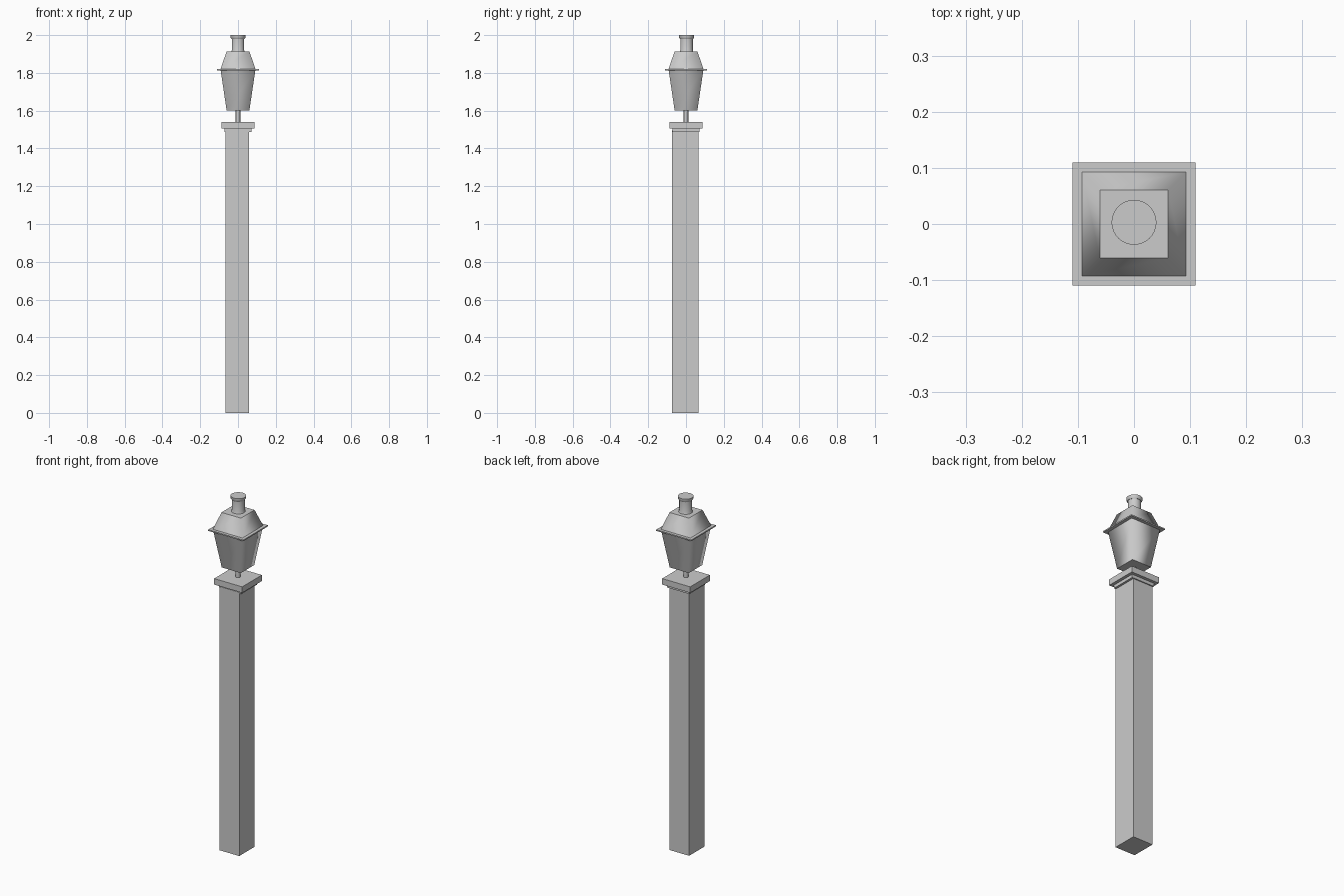
import bpy, bmesh, math

if "Cube" in bpy.data.objects:
    bpy.data.objects.remove(bpy.data.objects["Cube"])

grey = bpy.data.materials.new("light_grey")
grey.diffuse_color = (0.6, 0.6, 0.6, 1)
grey.use_nodes = True
grey.node_tree.nodes["Principled BSDF"].inputs["Base Color"].default_value = grey.diffuse_color


def stack(name, rings, sides=4, center=(0.0, 0.0), smooth=False):
    """Closed solid through (half_x, half_y, z) rings; square or round."""
    bm = bmesh.new()
    loops = []
    for hx, hy, z in rings:
        if sides == 4:
            pts = [(-hx, -hy), (hx, -hy), (hx, hy), (-hx, hy)]
        else:
            angles = [2 * math.pi * i / sides for i in range(sides)]
            pts = [(hx * math.cos(a), hy * math.sin(a)) for a in angles]
        loops.append([bm.verts.new((x + center[0], y + center[1], z)) for x, y in pts])
    for low, high in zip(loops, loops[1:]):
        for i in range(sides):
            j = (i + 1) % sides
            bm.faces.new((low[i], low[j], high[j], high[i])).smooth = smooth
    # flat end caps with crisp rims
    for cap in (bm.faces.new(loops[0][::-1]), bm.faces.new(loops[-1])):
        for e in cap.edges:
            e.smooth = False
    bmesh.ops.recalc_face_normals(bm, faces=bm.faces)
    mesh = bpy.data.meshes.new(name)
    bm.to_mesh(mesh)
    bm.free()
    mesh.materials.append(grey)
    obj = bpy.data.objects.new(name, mesh)
    bpy.context.collection.objects.link(obj)
    return obj


def box(name, hx, hy, z0, z1, center=(0.0, 0.0)):
    return stack(name, [(hx, hy, z0), (hx, hy, z1)], center=center)


# Square post and its stepped cap
box("post", 0.062, 0.069, 0.0, 1.495, (-0.003, -0.004))
box("cap_collar", 0.071, 0.071, 1.488, 1.508)
box("cap_slab", 0.088, 0.088, 1.506, 1.54)

# Short stem carrying the lantern
stack("stem", [(0.012, 0.012, 1.535), (0.012, 0.012, 1.605)], sides=16, smooth=True)

# Tapered lantern body, thin rim and sloped roof
stack("lantern_body", [(0.06, 0.06, 1.6), (0.092, 0.092, 1.815)], smooth=True)
box("lantern_rim", 0.11, 0.11, 1.813, 1.82)
stack("lantern_roof", [(0.093, 0.093, 1.819), (0.061, 0.061, 1.912)], smooth=True)

# Round chimney with a wider lip
mid = (0.0, 0.003)
stack("chimney", [(0.037, 0.037, 1.91), (0.033, 0.033, 1.92), (0.033, 0.033, 1.985)],
      sides=32, center=mid, smooth=True)
stack("chimney_lip", [(0.035, 0.035, 1.98), (0.04, 0.04, 1.988), (0.04, 0.04, 2.0)],
      sides=32, center=mid, smooth=True)
